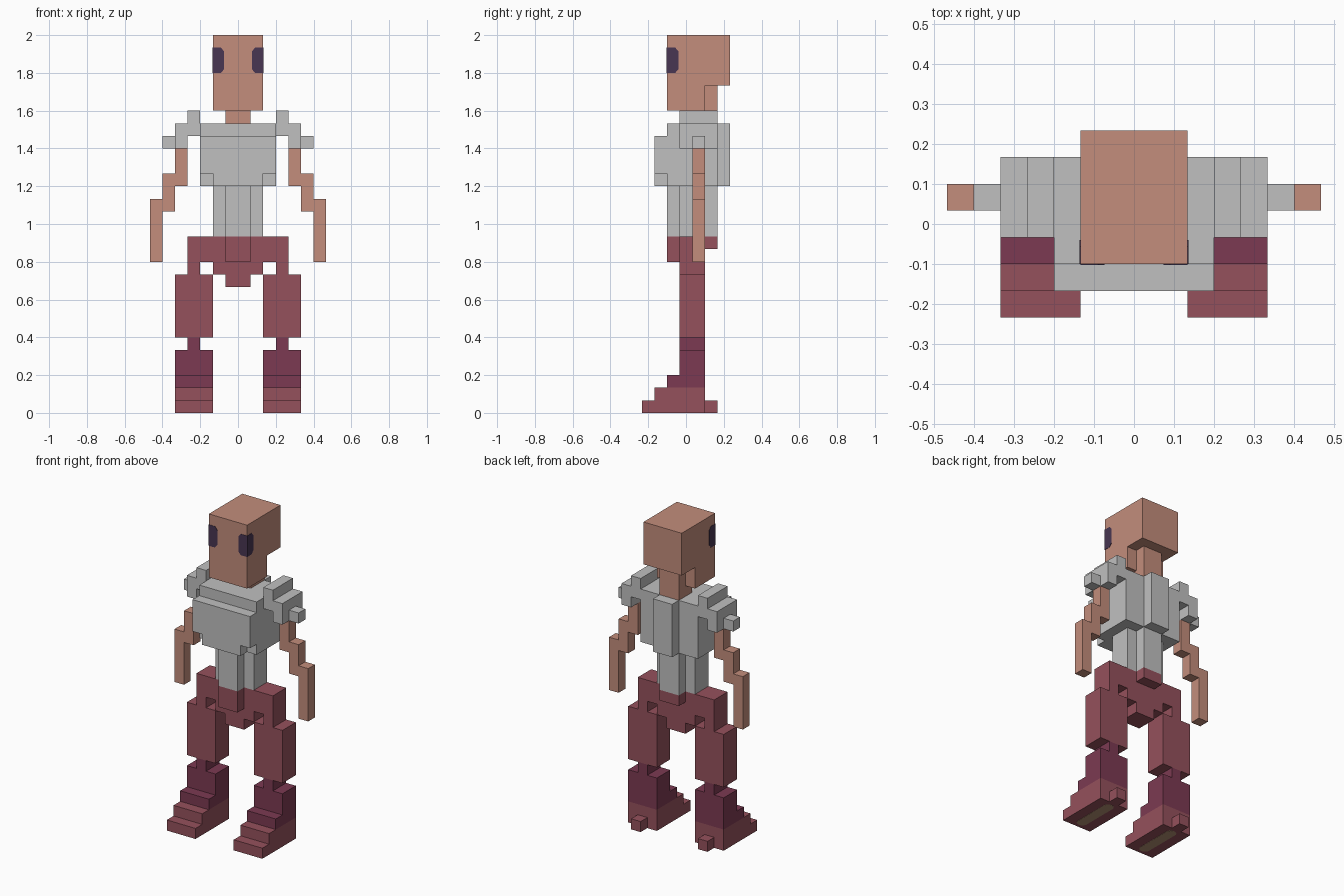
import bpy, bmesh, math
from mathutils import Matrix, Vector

cube = bpy.data.objects.get("Cube")
if cube:
    bpy.data.objects.remove(cube, do_unlink=True)

U = 1 / 15  # size of one block


def material(name, rgb):
    lin = [(c / 255 / 12.92) if c < 11 else ((c / 255 + 0.055) / 1.055) ** 2.4 for c in rgb]
    m = bpy.data.materials.new(name)
    m.use_nodes = True
    m.diffuse_color = (*lin, 1)
    bsdf = m.node_tree.nodes["Principled BSDF"]
    bsdf.inputs["Base Color"].default_value = (*lin, 1)
    bsdf.inputs["Roughness"].default_value = 0.9
    return m


SKIN = material("skin", (195, 141, 124))
GREY = material("shirt grey", (192, 192, 192))
RED = material("trouser red", (149, 81, 92))
PLUM = material("boot plum", (124, 58, 82))
EYE = material("eye violet", (72, 54, 82))
SOLE = material("sole tan", (180, 145, 115))


def finish(bm, name, mat):
    bmesh.ops.recalc_face_normals(bm, faces=bm.faces)
    me = bpy.data.meshes.new(name)
    bm.to_mesh(me)
    bm.free()
    me.materials.append(mat)
    ob = bpy.data.objects.new(name, me)
    bpy.context.collection.objects.link(ob)
    return ob


def blocks(name, mat, boxes, side=1):
    """Boxes given as x0, x1, y0, y1, z0, z1 in block units."""
    bm = bmesh.new()
    for x0, x1, y0, y1, z0, z1 in boxes:
        centre = Vector((side * (x0 + x1), y0 + y1, z0 + z1)) * U / 2
        size = ((x1 - x0) * U, (y1 - y0) * U, (z1 - z0) * U, 1)
        bmesh.ops.create_cube(bm, size=1, matrix=Matrix.Translation(centre) @ Matrix.Diagonal(size))
    return finish(bm, name, mat)


def plate(name, mat, points, push):
    """Thin plate: outline in block units, extruded along push (metres)."""
    bm = bmesh.new()
    face = bm.faces.new([bm.verts.new(Vector(p) * U) for p in points])
    out = bmesh.ops.extrude_face_region(bm, geom=[face])
    moved = [v for v in out["geom"] if isinstance(v, bmesh.types.BMVert)]
    bmesh.ops.translate(bm, vec=push, verts=moved)
    return finish(bm, name, mat)


# Head and neck
blocks("head", SKIN, [(-2, 2, -1.5, 3.5, 26, 30), (-2, 2, -1.5, 1.5, 24, 26)])
blocks("neck", SKIN, [(-1, 1, 0.5, 2.5, 23, 26)])

# Torso: chest plate, ribcage, spine and waist
blocks("chest", GREY, [(-3, 3, -2.5, -1.5, 19, 22), (-2, 2, -2.5, -1.5, 18, 19)])
blocks("ribcage", GREY, [(-3, 3, -1.5, 2.5, 18, 23)])
blocks("spine", GREY, [(-1, 1, 2.5, 3.5, 18, 23)])
blocks("waist", GREY, [(-2, 2, -0.5, 1.5, 14, 18), (-1, 1, -1.5, -0.5, 14, 18),
                       (-1, 1, 1.5, 2.5, 14, 18)])

# Pelvis with front and back bumps and stepped crotch
blocks("pelvis", RED, [(-4, 4, -0.5, 1.5, 12, 14), (-1, 1, -1.5, -0.5, 12, 14),
                       (-1, 1, 1.5, 2.5, 13, 14), (-2, 2, -0.5, 1.5, 11, 12),
                       (-1, 1, -0.5, 1.5, 10, 11)])

# Rounded half-eye outline as (distance inward from head corner, height)
EYE_SHAPE = [(0, 27), (0.65, 27), (0.9, 27.3), (0.9, 28.7), (0.65, 29), (0, 29)]

for side, label in ((1, "left"), (-1, "right")):
    # Shoulder and stepped arm
    blocks(label + "_shoulder", GREY, [(3, 4, -0.5, 2.5, 22, 24), (4, 5, -0.5, 2.5, 21, 23),
                                       (5, 6, 0.5, 1.5, 21, 22)], side)
    blocks(label + "_arm", SKIN, [(4, 5, 0.5, 1.5, 18, 21), (5, 6, 0.5, 1.5, 16, 19),
                                  (6, 7, 0.5, 1.5, 12, 17)], side)
    # Leg, from hip link down to the foot
    blocks(label + "_thigh", RED, [(3, 4, -0.5, 1.5, 11, 12), (2, 5, -0.5, 1.5, 6, 11)], side)
    blocks(label + "_shin", PLUM, [(3, 4, -0.5, 1.5, 5, 6), (2, 5, -0.5, 1.5, 2, 5),
                                   (2, 5, -1.5, -0.5, 2, 3)], side)
    blocks(label + "_foot", RED, [(2, 5, -2.5, 1.5, 1, 2), (2, 5, -3.5, 1.5, 0, 1),
                                  (3, 4, 1.5, 2.5, 0, 1)], side)
    # Sole pad: capsule on the underside
    pad = []
    for i in range(16):
        a = math.tau * (i + 0.5) / 16
        end = 1.7 if math.sin(a) > 0 else -1.7
        pad.append((side * (3.5 + 0.5 * math.cos(a)), -1 + end + 0.5 * math.sin(a), 0))
    plate(label + "_sole_pad", SOLE, pad, (0, 0, -0.001))
    # Eye wrapping round the front corner of the head
    plate(label + "_eye_front", EYE, [(side * (2 - d), -1.5, z) for d, z in EYE_SHAPE],
          (0, -0.002, 0))
    plate(label + "_eye_side", EYE, [(side * 2, -1.5 + d, z) for d, z in EYE_SHAPE],
          (side * 0.002, 0, 0))
